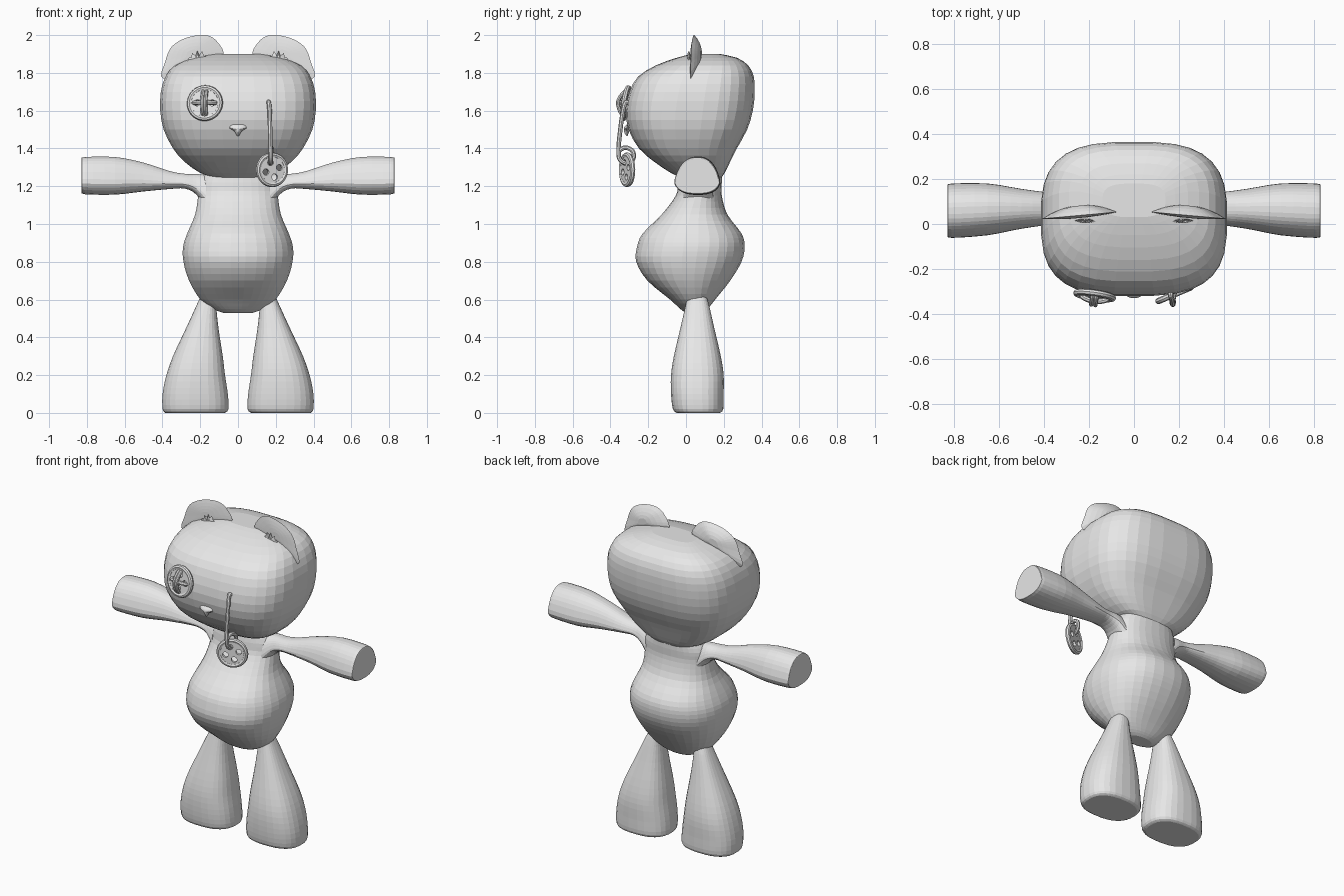
import bpy, bmesh, math
from mathutils import Vector, Matrix

if "Cube" in bpy.data.objects:
    bpy.data.objects.remove(bpy.data.objects["Cube"])

grey = bpy.data.materials.new("plain_grey")
grey.use_nodes = True
grey.diffuse_color = (0.8, 0.8, 0.8, 1)
grey.node_tree.nodes["Principled BSDF"].inputs["Base Color"].default_value = (0.8, 0.8, 0.8, 1)


def finish(name, bm, smooth=False):
    """Turn a bmesh into a named object with consistent normals."""
    bmesh.ops.recalc_face_normals(bm, faces=bm.faces)
    for face in bm.faces:
        face.smooth = smooth
    mesh = bpy.data.meshes.new(name)
    bm.to_mesh(mesh)
    bm.free()
    mesh.materials.append(grey)
    obj = bpy.data.objects.new(name, mesh)
    bpy.context.collection.objects.link(obj)
    return obj


def spline(rows, steps, closed=False):
    """Smoothly interpolate a list of tuples."""
    rows = [Vector(row) for row in rows]
    count = len(rows)
    pick = (lambda i: rows[i % count]) if closed else (lambda i: rows[max(0, min(count - 1, i))])
    result = []
    for i in range(count if closed else count - 1):
        a, b, c, d = (pick(i + k) for k in (-1, 0, 1, 2))
        for s in range(steps):
            t = s / steps
            result.append(b + (c - a) * t / 2 + (a * 2 - b * 5 + c * 4 - d) * t * t / 2
                          + (b * 3 - a - c * 3 + d) * t ** 3 / 2)
    return result if closed else result + [rows[-1]]


def loft(name, sections, place, power=2.5, taper=0, sides=32, steps=2, smooth=False):
    """Skin rounded sections given as (position, low u, high u, low v, high v)."""
    bm = bmesh.new()
    rings = []
    for pos, u0, u1, v0, v1 in spline(sections, steps):
        ring = []
        for i in range(sides):
            angle = math.tau * (i + 0.5) / sides
            u, v = (math.copysign(abs(f) ** (2 / power), f) for f in (math.cos(angle), math.sin(angle)))
            u *= 1 - taper * (v + 0.4) / 2 if v > -0.4 else 1
            ring.append(bm.verts.new(place(pos, (u0 + u1 + u * (u1 - u0)) / 2, (v0 + v1 + v * (v1 - v0)) / 2)))
        rings.append(ring)
    for low, high in zip(rings, rings[1:]):
        for i in range(sides):
            j = (i + 1) % sides
            bm.faces.new((low[i], low[j], high[j], high[i]))
    bm.faces.new(rings[0])
    bm.faces.new(rings[-1])
    return finish(name, bm, smooth)


def pillow(name, outline, depth, front, back, rounds=5):
    """Puffed plate: an upright outline bulging by front and back amounts."""
    bm = bmesh.new()
    centre = sum(outline, Vector((0, 0))) / len(outline)
    count = len(outline)
    edge = [bm.verts.new((p.x, depth(p.x), p.y)) for p in outline]
    for bulge in (-front, back):
        previous = edge
        for k in range(1, rounds):
            s = 1 - k / rounds
            ring = []
            for p in outline:
                q = centre.lerp(p, s)
                ring.append(bm.verts.new((q.x, depth(q.x) + bulge * (1 - s * s), q.y)))
            for i in range(count):
                j = (i + 1) % count
                bm.faces.new((previous[i], previous[j], ring[j], ring[i]))
            previous = ring
        bm.faces.new(previous)
    return finish(name, bm)


def curve_mesh(name, curve, matrix):
    """Convert curve data to a mesh object."""
    temp = bpy.data.objects.new(name + "_curve", curve)
    bpy.context.collection.objects.link(temp)
    bpy.context.view_layer.update()
    mesh = bpy.data.meshes.new_from_object(temp.evaluated_get(bpy.context.evaluated_depsgraph_get()))
    bpy.data.objects.remove(temp)
    bm = bmesh.new()
    bm.from_mesh(mesh)
    bpy.data.meshes.remove(mesh)
    bmesh.ops.remove_doubles(bm, verts=bm.verts, dist=0.0001)
    bm.transform(matrix)
    return finish(name, bm)


def add_spline(curve, points, closed):
    line = curve.splines.new("POLY")
    line.points.add(len(points) - 1)
    for point, co in zip(line.points, points):
        point.co = (*co, 1)
    line.use_cyclic_u = closed


def thread(name, points, radius, matrix=Matrix()):
    curve = bpy.data.curves.new(name, "CURVE")
    curve.dimensions = "3D"
    curve.bevel_depth = radius
    curve.bevel_resolution = 2
    curve.use_fill_caps = True
    add_spline(curve, spline(points, 6), False)
    return curve_mesh(name, curve, matrix)


def circle(radius, x=0, y=0, sides=32):
    return [(x + radius * math.cos(math.tau * i / sides), y + radius * math.sin(math.tau * i / sides), 0)
            for i in range(sides)]


def button(name, matrix, radius, turn):
    """Four-holed disc with a raised rim."""
    curve = bpy.data.curves.new(name, "CURVE")
    curve.dimensions = "2D"
    curve.fill_mode = "BOTH"
    curve.extrude = 0.009
    add_spline(curve, circle(radius - 0.008), True)
    for k in range(4):
        angle = turn + k * math.pi / 2
        add_spline(curve, circle(0.017, 0.04 * math.cos(angle), 0.04 * math.sin(angle), 12), True)
    curve_mesh(name + "_disc", curve, matrix)
    rim = bpy.data.curves.new(name, "CURVE")
    rim.dimensions = "3D"
    rim.bevel_depth = 0.014
    rim.bevel_resolution = 2
    add_spline(rim, circle(radius - 0.014), True)
    curve_mesh(name + "_rim", rim, matrix)


def upright(z, x, y):
    return (x, y, z)


# Head and torso
loft("head", [(1.235, -.1, .1, -.01, .18), (1.27, -.2, .2, -.08, .205), (1.33, -.285, .285, -.17, .235),
              (1.4, -.345, .345, -.25, .27), (1.5, -.395, .395, -.305, .325), (1.6, -.413, .413, -.32, .355),
              (1.7, -.41, .41, -.3, .365), (1.78, -.385, .385, -.255, .36), (1.84, -.335, .335, -.16, .33),
              (1.88, -.24, .24, -.05, .27), (1.9, -.14, .14, .03, .18)], upright, power=3)
loft("torso", [(.53, -.08, .08, 0, .09), (.55, -.13, .13, -.03, .115), (.6, -.2, .2, -.085, .155),
               (.7, -.26, .26, -.205, .235), (.8, -.29, .29, -.265, .295), (.88, -.292, .292, -.26, .312),
               (.95, -.27, .27, -.23, .295), (1.05, -.228, .228, -.13, .22), (1.15, -.212, .212, -.055, .19),
               (1.22, -.205, .205, -.04, .19), (1.28, -.17, .17, -.03, .19)], upright, power=2.3, steps=3)

ear_shape = [(.395, 1.77), (.385, 1.86), (.35, 1.94), (.27, 1.987), (.17, 2), (.11, 1.965), (.08, 1.89), (.2, 1.82)]
tuft_shape = [(.155, 1.85), (.165, 1.89), (.175, 1.875), (.19, 1.915), (.2, 1.88), (.215, 1.918),
              (.228, 1.88), (.243, 1.905), (.248, 1.875), (.262, 1.88), (.265, 1.85)]

# Limbs and ears, one pass per side
for label, side in (("left", 1), ("right", -1)):
    loft(label + "_leg", [(0, .07, .385, -.05, .18), (.02, .05, .4, -.07, .198), (.1, .053, .4, -.08, .2),
                          (.2, .068, .38, -.08, .2), (.3, .08, .345, -.065, .185), (.45, .103, .275, -.03, .15),
                          (.58, .115, .215, 0, .12), (.64, .1, .19, .01, .1)],
         lambda z, x, y: (side * x, y, z), sides=28, steps=3)
    loft(label + "_arm", [(.17, -.02, .15, 1.08, 1.26), (.22, 0, .14, 1.155, 1.265), (.28, 0, .13, 1.187, 1.266),
                          (.36, -.005, .14, 1.185, 1.28), (.5, -.025, .16, 1.172, 1.325),
                          (.65, -.055, .185, 1.155, 1.355), (.81, -.067, .185, 1.157, 1.355),
                          (.828, -.055, .175, 1.17, 1.345)],
         lambda x, y, z: (side * x, y, z), power=2.6, taper=0.5, sides=28, steps=3)
    outline = [Vector((side * p.x, p.y)) for p in spline(ear_shape, 4, True)]
    pillow(label + "_ear", outline, lambda x: .06 - .09 * abs(x), .012, .045)
    tuft = [Vector((side * x, z)) for x, z in tuft_shape]
    pillow(label + "_ear_tuft", tuft, lambda x: .015, .01, .01, 2)

# Nose
nose = [(-.045, 1.508), (-.028, 1.526), (.028, 1.526), (.045, 1.508), (.02, 1.492), (0, 1.463), (-.02, 1.492)]
pillow("nose", spline(nose, 3, True), lambda x: -.312, .018, .012)


def facing(location, pitch, yaw):
    return (Matrix.Translation(location) @ Matrix.Rotation(yaw, 4, "Z")
            @ Matrix.Rotation(math.pi / 2 - pitch, 4, "X"))


# Sewn button eye with crossed stitches
eye = facing((-.175, -.318, 1.64), .15, -.14)
button("eye_button", eye, .096, 0)
for offset in (-.009, .009):
    thread("upright_stitch", [(offset, -.05, -.01), (offset, -.058, .015), (offset, 0, .042),
                              (offset, .058, .015), (offset, .05, -.01)], .01, eye)
thread("level_stitch", [(-.045, 0, -.01), (-.054, 0, .012), (0, 0, .026), (.054, 0, .012), (.045, 0, -.01)], .012, eye)

# Loose button eye hanging on its thread
loose = facing((.18, -.312, 1.287), 0, .4)
button("loose_button", loose, .092, .3)
thread("hanging_thread", [(.163, -.29, 1.63), (.163, -.318, 1.645), (.168, -.335, 1.59), (.17, -.35, 1.48),
                          (.172, -.357, 1.4), (.174, -.352, 1.345), (.173, -.318, 1.322), (.178, -.28, 1.345),
                          (.18, -.282, 1.385), (.175, -.32, 1.405), (.172, -.352, 1.39)], .012)
